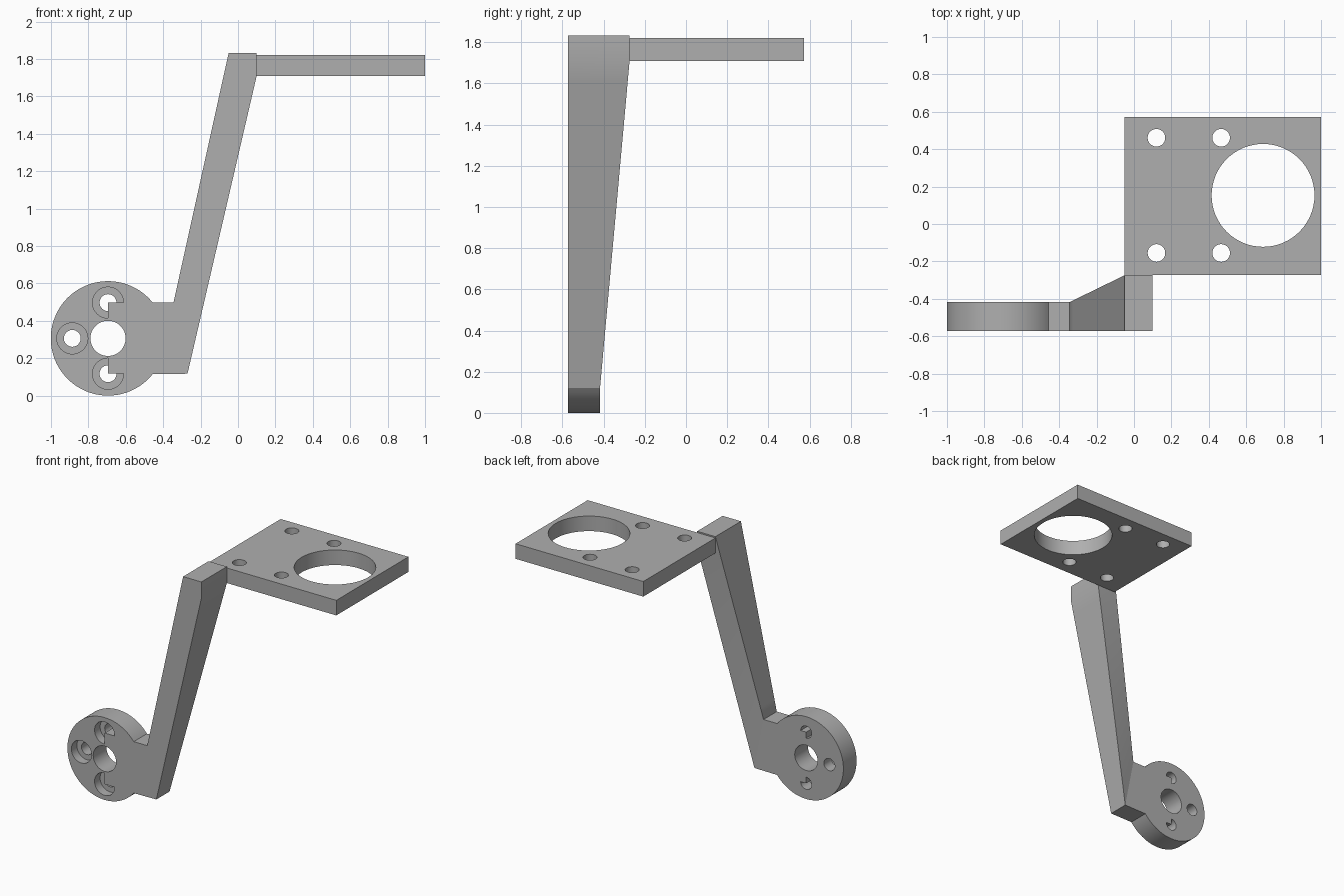
import bpy, bmesh
from math import sin, cos, asin, pi, radians
from mathutils import Vector

if "Cube" in bpy.data.objects:
    bpy.data.objects.remove(bpy.data.objects["Cube"])

grey = bpy.data.materials.new("plain grey")
grey.use_nodes = True
colour = (0.43, 0.43, 0.43, 1)
grey.diffuse_color = colour
grey.node_tree.nodes["Principled BSDF"].inputs["Base Color"].default_value = colour

FRONT, HUB_BACK, ARM_BACK, PLATE_BACK = -0.573, -0.418, -0.274, 0.573
HUB_X, HUB_Z, HUB_R = -0.695, 0.306, 0.306
LOW, HIGH = 0.117, 0.497            # heights of the neck edges
PLATE_LOW, PLATE_TOP, ARM_TOP = 1.71, 1.822, 1.832


def finish(name, bm):
    bmesh.ops.recalc_face_normals(bm, faces=bm.faces)
    mesh = bpy.data.meshes.new(name)
    bm.to_mesh(mesh)
    bm.free()
    obj = bpy.data.objects.new(name, mesh)
    bpy.context.collection.objects.link(obj)
    mesh.materials.append(grey)
    return obj


def activate(obj):
    bpy.ops.object.select_all(action='DESELECT')
    obj.select_set(True)
    bpy.context.view_layer.objects.active = obj


def smooth(obj):
    activate(obj)
    bpy.ops.object.shade_smooth_by_angle(angle=radians(30))


def prism(name, points, start, end, axis):
    """Extrude a 2D outline along y (x-z outline) or z (x-y outline)."""
    place = (lambda p, d: (p[0], d, p[1])) if axis == 'Y' else (lambda p, d: (p[0], p[1], d))
    bm = bmesh.new()
    a = [bm.verts.new(place(p, start)) for p in points]
    b = [bm.verts.new(place(p, end)) for p in points]
    bm.faces.new(a)
    bm.faces.new(b[::-1])
    for i in range(len(a)):
        j = (i + 1) % len(a)
        bm.faces.new((a[i], b[i], b[j], a[j]))
    return finish(name, bm)


def arc(x, y, r, start, end, steps):
    return [(x + r * cos(start + (end - start) * i / steps),
             y + r * sin(start + (end - start) * i / steps)) for i in range(steps + 1)]


def circle(x, y, r, steps=64):
    return arc(x, y, r, 0, 2 * pi, steps)[:-1]


def cut(obj, outline, start, end, axis):
    cutter = prism("cutter", outline, start, end, axis)
    cutter.hide_render = True
    mod = obj.modifiers.new("cut", 'BOOLEAN')
    mod.operation, mod.solver, mod.object = 'DIFFERENCE', 'EXACT', cutter
    activate(obj)
    bpy.ops.object.modifier_apply(modifier=mod.name)
    bpy.data.objects.remove(cutter)


# Round hub with its neck
spread = asin((HIGH - HUB_Z) / HUB_R)
outline = arc(HUB_X, HUB_Z, HUB_R, spread, 2 * pi - spread, 80)
outline += [(-0.27, LOW), (-0.345, HIGH)]
hub = prism("hub", outline, FRONT, HUB_BACK, 'Y')
cut(hub, circle(HUB_X, HUB_Z, 0.094), FRONT - 0.1, HUB_BACK + 0.1, 'Y')


# Stepped screw holes; the upper and lower ones keep one quarter solid
def screw_outline(x, z, r, first_quarter):
    if first_quarter is None:
        return circle(x, z, r, 48)
    start = first_quarter * pi / 2
    return [(x, z)] + arc(x, z, r, start, start + 1.5 * pi, 36)


for x, z, quarter in ((HUB_X - 0.191, HUB_Z, None), (HUB_X, HIGH, 0), (HUB_X, LOW, 1)):
    cut(hub, screw_outline(x, z, 0.083, quarter), FRONT - 0.1, FRONT + 0.065, 'Y')
    cut(hub, screw_outline(x, z, 0.045, quarter), FRONT - 0.1, HUB_BACK + 0.1, 'Y')
smooth(hub)

# Leaning arm that deepens toward the top
bm = bmesh.new()
left_low, right_low = Vector((-0.345, 0, HIGH)), Vector((-0.27, 0, LOW))
left_top, right_top = Vector((-0.05, 0, ARM_TOP)), Vector((0.1, 0, PLATE_LOW))
rings = []
STEPS = 16
for i in range(STEPS + 1):
    t = i / STEPS
    left, right = left_low.lerp(left_top, t), right_low.lerp(right_top, t)
    back = HUB_BACK + (ARM_BACK - HUB_BACK) * t
    rings.append([bm.verts.new((p.x, y, p.z)) for p, y in
                  ((left, FRONT), (right, FRONT), (right, back), (left, back))])
for lower, upper in zip(rings, rings[1:]):
    for i in range(4):
        j = (i + 1) % 4
        bm.faces.new((lower[i], lower[j], upper[j], upper[i]))
bm.faces.new(rings[0])
# Square top corner of the arm
fl, fr, br, bl = rings[-1]
fc = bm.verts.new((0.1, FRONT, ARM_TOP))
bc = bm.verts.new((0.1, ARM_BACK, ARM_TOP))
for face in ((fl, fr, fc), (bl, bc, br), (fl, fc, bc, bl), (fr, br, bc, fc)):
    bm.faces.new(face)
smooth(finish("arm", bm))

# Mounting plate with one large opening and four bolt holes
corners = [(-0.05, ARM_BACK), (1, ARM_BACK), (1, PLATE_BACK), (-0.05, PLATE_BACK)]
plate = prism("mounting_plate", corners, PLATE_LOW, PLATE_TOP, 'Z')
holes = [(0.69, 0.153, 0.275)]
holes += [(x, y, 0.047) for x in (0.12, 0.466) for y in (-0.155, 0.461)]
for x, y, r in holes:
    cut(plate, circle(x, y, r), PLATE_LOW - 0.1, PLATE_TOP + 0.1, 'Z')
smooth(plate)
